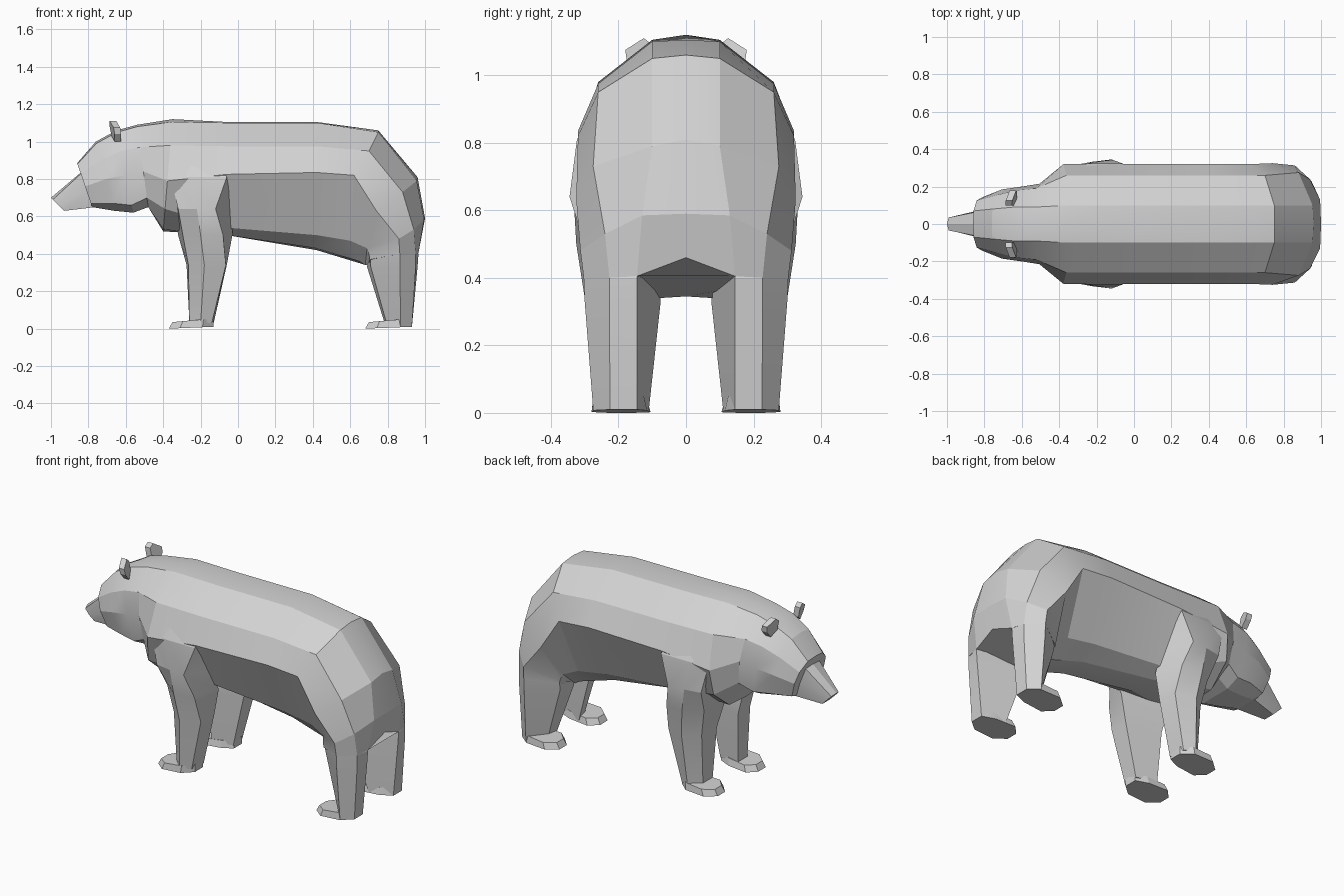
import bpy
import bmesh
import math

default_cube = bpy.data.objects.get("Cube")
if default_cube:
    bpy.data.objects.remove(default_cube, do_unlink=True)

GREY = (0.65, 0.65, 0.65, 1)
fur = bpy.data.materials.new("grey_fur")
fur.use_nodes = True
fur.diffuse_color = GREY
fur.node_tree.nodes["Principled BSDF"].inputs["Base Color"].default_value = GREY


def loft(name, rings):
    """Skin a row of closed rings of equal length and cap both ends."""
    bm = bmesh.new()
    rows = [[bm.verts.new(point) for point in ring] for ring in rings]
    count = len(rows[0])
    for lower, upper in zip(rows, rows[1:]):
        for i in range(count):
            j = (i + 1) % count
            bm.faces.new((lower[i], lower[j], upper[j], upper[i]))
    bm.faces.new(rows[0])
    bm.faces.new(rows[-1])
    bmesh.ops.recalc_face_normals(bm, faces=bm.faces[:])
    mesh = bpy.data.meshes.new(name)
    bm.to_mesh(mesh)
    bm.free()
    mesh.materials.append(fur)
    part = bpy.data.objects.new(name, mesh)
    bpy.context.collection.objects.link(part)
    bpy.ops.object.select_all(action="DESELECT")
    part.select_set(True)
    bpy.context.view_layer.objects.active = part
    bpy.ops.object.shade_smooth_by_angle(angle=math.radians(18))
    return part


def mirrored(half):
    """Close a half ring that runs from top centre to bottom centre."""
    return half + [(x, -y, z) for x, y, z in half[-2:0:-1]]


def section(x_top, x_bottom, profile):
    """Lean a (y, z) half profile between two x positions and mirror it."""
    z_top, z_bottom = profile[0][1], profile[-1][1]
    slope = (x_bottom - x_top) / (z_top - z_bottom)
    return mirrored([(x_top + (z_top - z) * slope, y, z) for y, z in profile])


# Head and neck sections, from the face backwards
head = [
    section(-.86, -.78, [(0, .885), (.07, .88), (.125, .83), (.14, .76), (.12, .67), (.06, .65), (0, .65)]),
    section(-.76, -.66, [(0, 1), (.08, .99), (.155, .9), (.185, .8), (.16, .67), (.08, .63), (0, .63)]),
    section(-.65, -.56, [(0, 1.06), (.09, 1.05), (.18, .95), (.2, .82), (.175, .66), (.1, .62), (0, .62)]),
    section(-.54, -.48, [(0, 1.09), (.09, 1.08), (.19, .97), (.215, .84), (.2, .7), (.12, .65), (0, .65)]),
]

# Torso sections, from the chest to the loins
torso = [
    section(-.35, -.4, [(0, 1.12), (.1, 1.105), (.26, .98), (.32, .79), (.295, .64), (.16, .53), (0, .52)]),
    section(-.06, -.06, [(0, 1.105), (.1, 1.1), (.26, .975), (.32, .825), (.17, .54), (.08, .5), (0, .5)]),
    section(.42, .42, [(0, 1.105), (.1, 1.1), (.26, .975), (.32, .835), (.17, .5), (.08, .43), (0, .42)]),
]

# Rump sections, bending down from the back into the thighs
rump = [mirrored(half) for half in (
    [(.75, 0, 1.06), (.75, .1, 1.05), (.7, .26, .95), (.62, .32, .82), (.6, .17, .47), (.65, .08, .36), (.65, 0, .35)],
    [(.96, 0, .81), (.955, .1, .79), (.88, .275, .73), (.74, .325, .63), (.69, .18, .43), (.68, .08, .34), (.68, 0, .345)],
    [(1, 0, .59), (.995, .13, .585), (.94, .24, .53), (.86, .313, .48), (.7, .195, .4), (.69, .08, .34), (.69, 0, .35)],
    [(.975, 0, .46), (.965, .145, .405), (.95, .227, .4), (.865, .303, .4), (.705, .195, .37), (.7, .08, .34), (.7, 0, .345)],
)]
loft("body", head + torso + rump)

# Snout tapering to a slanted nose
loft("snout", [
    section(-1, -.93, [(0, .7), (.035, .69), (.04, .66), (.035, .63), (0, .63)]),
    section(-.84, -.76, [(0, .835), (.065, .83), (.08, .74), (.07, .65), (0, .65)]),
])

# Leg levels: height, then front inner, front outer, outer, back outer, back inner
front_levels = [
    (.92, (-.34, .1), (-.34, .25), (-.25, .27), (-.1, .27), (-.1, .12)),
    (.81, (-.36, .1), (-.36, .3), (-.25, .323), (-.06, .323), (-.06, .2)),
    (.64, (-.34, .1), (-.32, .315), (-.22, .333), (-.12, .345), (-.03, .2)),
    (.5, (-.32, .09), (-.295, .25), (-.2, .325), (-.08, .3), (-.03, .14)),
    (.34, (-.275, .1), (-.265, .23), (-.18, .3), (-.065, .26), (-.06, .14)),
    (.03, (-.26, .12), (-.26, .21), (-.2, .27), (-.14, .24), (-.13, .14)),
]
hind_levels = [
    (.5, (.76, .1), (.77, .17), (.85, .26), (.92, .2), (.92, .13)),
    (.4, (.7, .08), (.705, .195), (.865, .303), (.95, .227), (.965, .145)),
    (.33, (.69, .075), (.71, .18), (.865, .3), (.95, .227), (.96, .145)),
    (.01, (.79, .11), (.8, .17), (.87, .275), (.93, .225), (.93, .145)),
]

# Foot outline as fractions of its length and width
SOLE = [(0, .3), (0, .7), (.25, 1), (.75, .97), (1, .68), (1, .23), (.7, .06), (.2, 0)]


def foot_ring(toe, heel, inner, outer, side, z_toe, z_heel):
    return [(toe + (heel - toe) * u,
             side * (inner + (outer - inner) * v),
             z_toe + (z_heel - z_toe) * u) for u, v in SOLE]


# Ear outline in y and z, thin along x
EAR = [(.1, 1.03), (.1, 1.09), (.125, 1.11), (.18, 1.075), (.175, 1.04), (.14, 1)]


def ear_ring(x, side):
    return [(x - (z - 1) * .2 + (y - .14) * .25, side * y, z) for y, z in EAR]


for label, side in (("left", 1), ("right", -1)):
    for leg, levels, toe, heel in (("front", front_levels, -.37, -.13),
                                   ("hind", hind_levels, .68, .93)):
        loft(f"{leg}_leg_{label}",
             [[(x, side * y, level[0]) for x, y in level[1:]] for level in levels])
        loft(f"{leg}_foot_{label}", [
            foot_ring(toe, heel, .105, .28, side, 0, .01),
            foot_ring(toe + .02, heel, .115, .275, side, .035, .055),
        ])
    loft(f"ear_{label}", [ear_ring(-.66, side), ear_ring(-.625, side)])
